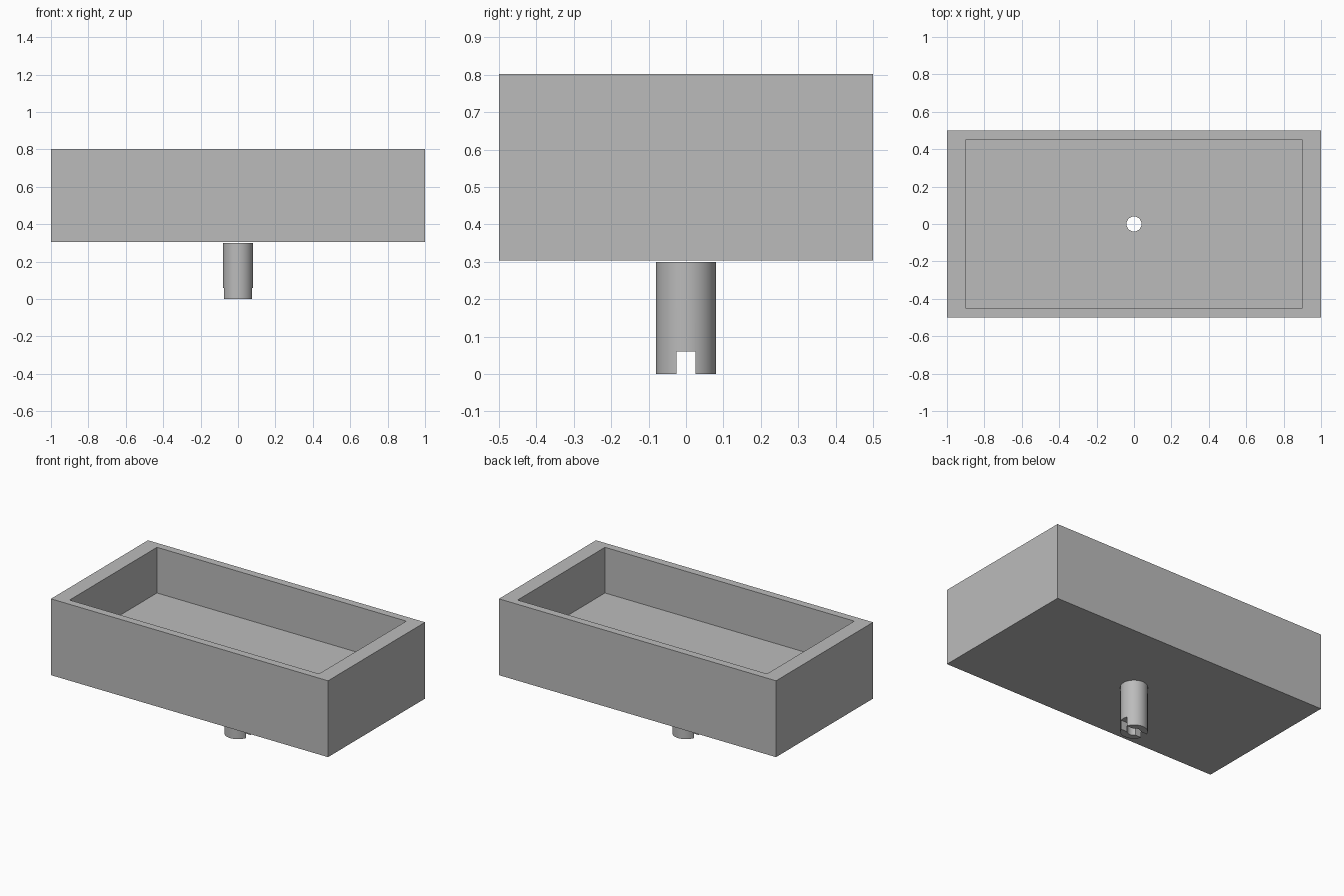
import bpy
import math

if "Cube" in bpy.data.objects:
    bpy.data.objects.remove(bpy.data.objects["Cube"], do_unlink=True)

BORE = 0.04
TUBE = 0.08

grey = bpy.data.materials.new("plain_grey")
grey.use_nodes = True
colour = (0.5, 0.5, 0.5, 1)
grey.diffuse_color = colour
grey.node_tree.nodes["Principled BSDF"].inputs["Base Color"].default_value = colour


def box(name, size, bottom):
    bpy.ops.mesh.primitive_cube_add(size=1, location=(0, 0, bottom + size[2] / 2))
    ob = bpy.context.object
    ob.name = name
    ob.scale = size
    bpy.ops.object.transform_apply(location=True, rotation=False, scale=True)
    return ob


def cylinder(name, radius, bottom, top):
    bpy.ops.mesh.primitive_cylinder_add(
        vertices=64, radius=radius, depth=top - bottom,
        location=(0, 0, (bottom + top) / 2))
    ob = bpy.context.object
    ob.name = name
    bpy.ops.object.transform_apply(location=True, rotation=False, scale=True)
    return ob


def cut(target, cutter):
    mod = target.modifiers.new("cut", "BOOLEAN")
    mod.operation = "DIFFERENCE"
    mod.solver = "EXACT"
    mod.object = cutter
    bpy.context.view_layer.objects.active = target
    bpy.ops.object.modifier_apply(modifier=mod.name)
    bpy.data.objects.remove(cutter, do_unlink=True)


def finish(ob):
    ob.data.materials.clear()
    ob.data.materials.append(grey)
    bpy.ops.object.select_all(action="DESELECT")
    ob.select_set(True)
    bpy.context.view_layer.objects.active = ob
    bpy.ops.object.shade_smooth_by_angle(angle=math.radians(30))


# Open basin with a drain hole in its thick floor
basin = box("basin", (2, 1, 0.498), 0.304)
cut(basin, box("cavity_cutter", (1.8, 0.9, 0.5), 0.504))
cut(basin, cylinder("drain_cutter", BORE, 0.2, 0.6))
finish(basin)

# Drain pipe with a slot across its lower end
pipe = cylinder("drain_pipe", TUBE, 0, 0.3)
cut(pipe, cylinder("bore_cutter", BORE, -0.1, 0.4))
cut(pipe, box("slot_cutter", (0.4, 0.05, 0.16), -0.1))
finish(pipe)
